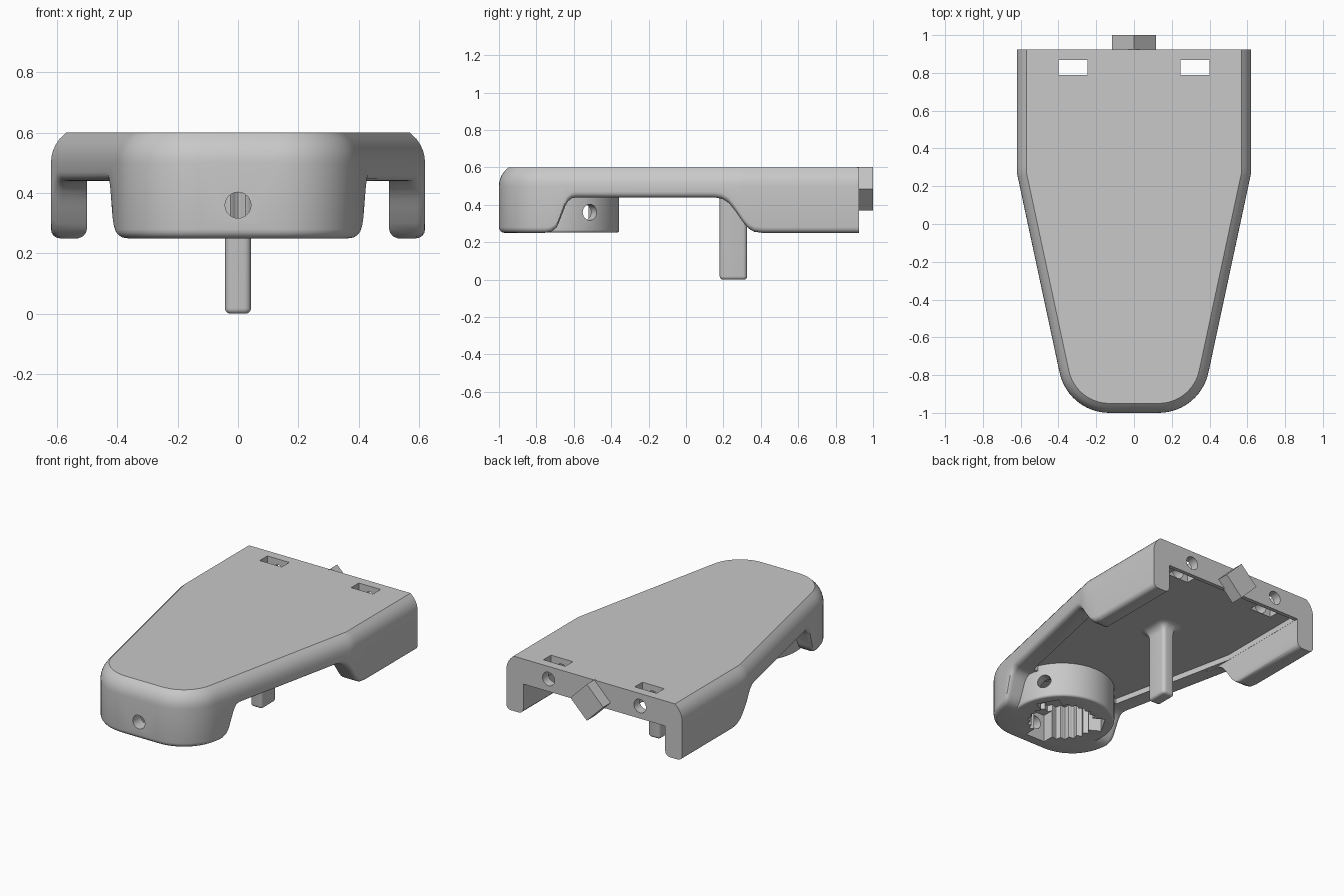
import bpy, bmesh, math
from mathutils import Vector, Matrix

if "Cube" in bpy.data.objects:
    bpy.data.objects.remove(bpy.data.objects["Cube"], do_unlink=True)

grey = bpy.data.materials.new("matte_grey")
grey.use_nodes = True
colour = (0.58, 0.58, 0.58, 1)
grey.diffuse_color = colour
next(n for n in grey.node_tree.nodes if n.type == 'BSDF_PRINCIPLED').inputs["Base Color"].default_value = colour

BACK = 0.925                 # rear face
UNDER, FOOT = 0.44, 0.25     # rim underside, lowest edge of the shell
CEILING = 0.475              # recessed underside of the plate
RING_Y = -0.67               # centre of the front socket


def arc(cx, cy, r, start, end, n):
    return [(cx + r * math.cos(math.radians(start + (end - start) * i / n)),
             cy + r * math.sin(math.radians(start + (end - start) * i / n))) for i in range(n + 1)]


def mirrored(right):
    return right + [(-x, y) for x, y in reversed(right)]


def inset(pts, d):
    """Offset a counter-clockwise outline inwards by d."""
    out = []
    for i, p in enumerate(pts):
        p = Vector(p)
        a = (p - Vector(pts[i - 1])).normalized()
        b = (Vector(pts[(i + 1) % len(pts)]) - p).normalized()
        na, nb = Vector((-a.y, a.x)), Vector((-b.y, b.x))
        out.append(p + (na + nb) * d / (1 + na.dot(nb)))
    return out


def loft(name, pts, levels, place=lambda u, v, w: (u, v, w), shell=False):
    """Stack insets of an outline; levels are (height, inset)."""
    bm = bmesh.new()
    rings = []
    for h, d in levels:
        ring = inset(pts, d)
        if shell:       # keep the rear face flat
            ring = [(q.x, BACK if p[1] > BACK - 0.01 else q.y) for p, q in zip(pts, ring)]
        rings.append([bm.verts.new(place(u, v, h)) for u, v in ring])
    n = len(pts)
    for lo, hi in zip(rings, rings[1:]):
        for i in range(n):
            j = (i + 1) % n
            bm.faces.new((lo[i], lo[j], hi[j], hi[i]))
    low = rings[0]
    if shell:           # curved underside in strips from side to side
        for i in range(n // 2 - 1):
            bm.faces.new((low[i], low[n - 1 - i], low[n - 2 - i], low[i + 1]))
    else:
        bm.faces.new(low[::-1])
    bm.faces.new(rings[-1])
    bmesh.ops.recalc_face_normals(bm, faces=bm.faces)
    mesh = bpy.data.meshes.new(name)
    bm.to_mesh(mesh)
    bm.free()
    obj = bpy.data.objects.new(name, mesh)
    bpy.context.collection.objects.link(obj)
    mesh.materials.append(grey)
    return obj


def rect(x0, x1, y0, y1):
    return [(x0, y0), (x1, y0), (x1, y1), (x0, y1)]


def combine(target, other, operation):
    """Apply a boolean and remove the helper."""
    other.hide_render = True
    mod = target.modifiers.new("boolean", 'BOOLEAN')
    mod.operation, mod.solver, mod.object = operation, 'EXACT', other
    bpy.context.view_layer.objects.active = target
    bpy.ops.object.modifier_apply(modifier=mod.name)
    bpy.data.objects.remove(other, do_unlink=True)


def smooth(obj):
    bpy.ops.object.select_all(action='DESELECT')
    obj.select_set(True)
    bpy.context.view_layer.objects.active = obj
    bpy.ops.object.shade_smooth_by_angle(angle=math.radians(30))


def fillet(z, r, n=4):
    """Levels of a rounded lower rim."""
    return [(z + r - r * math.cos(a), r - r * math.sin(a))
            for a in (math.pi / 2 * i / n for i in range(n + 1))]


# Height of the lower edge from nose block to rear side walls, as (y, z)
lower_edge = [(-0.75, FOOT), (-0.725, 0.254), (-0.7, 0.268), (-0.685, 0.29), (-0.65, 0.385),
              (-0.635, 0.415), (-0.615, 0.434), (-0.59, UNDER), (0.15, UNDER), (0.19, 0.435),
              (0.225, 0.415), (0.25, 0.385), (0.27, 0.358), (0.31, 0.3), (0.335, 0.273),
              (0.365, 0.256), (0.41, FOOT)]


def bottom(y):
    for (y0, z0), (y1, z1) in zip(lower_edge, lower_edge[1:]):
        if y0 <= y <= y1:
            return z0 + (z1 - z0) * (y - y0) / (y1 - y0)
    return FOOT


def half_width(y):
    return min(0.62, 0.394 + 0.226 * (y + 0.787) / 1.057)


# Tapered body with a rounded nose, softened top rim and rounded lower edge
nose = arc(0.13, -0.73, 0.27, -90, -12, 12)
sides = [(half_width(y), y) for y, z in lower_edge]
outline = mirrored(nose + sides + [(0.62, BACK)])
rim = [(0.5 + z, 0.125 - math.sqrt(0.125 ** 2 - z * z)) for z in (0, 0.02, 0.04, 0.06, 0.08, 0.1)]
body = loft("body", outline, fillet(0, 0.03) + rim,
            lambda u, v, w: (u, v, w + bottom(v) if w < 0.1 else w), shell=True)

# Channel between the side walls, open at the back
channel = mirrored([(0.54, 0.2), (0.53, FOOT), (0.515, 0.256), (0.504, 0.268), (0.5, 0.285), (0.5, UNDER)])
combine(body, loft("channel_cutter", channel, [(0.1, 0), (1.1, 0)], lambda u, v, w: (u, w, v)), 'DIFFERENCE')

# Shallow recess under the plate, leaving a rim
recess = inset(mirrored([(half_width(RING_Y), RING_Y), (0.62, 0.27), (0.62, 1.02)]), 0.121)
combine(body, loft("recess_cutter", recess, [(0.3, 0), (CEILING, 0)]), 'DIFFERENCE')

# Round socket under the nose
combine(body, loft("socket", arc(0, RING_Y, 0.313, 0, 355, 71),
                   fillet(FOOT + 0.001, 0.015) + [(0.52, 0)]), 'UNION')

# Ribbed bore
ribs, steps = 24, 192
bore = []
for i in range(steps):
    a = math.tau * i / steps
    r = 0.197 + 0.01 * math.cos(ribs * a)
    bore.append((r * math.cos(a), RING_Y + r * math.sin(a)))
combine(body, loft("bore_cutter", bore, [(0.1, 0), (CEILING - 0.005, 0)]), 'DIFFERENCE')

# Three screw holes with nut pockets opening into the socket
circle = arc(0, 0, 0.043, 0, 345, 23)
for angle in (30, 150, 270):
    turn = Matrix.Translation((0, RING_Y, 0)) @ Matrix.Rotation(math.radians(angle), 4, 'Z')
    pocket = loft("pocket_cutter", rect(0.15, 0.25, -0.07, 0.07), [(0.1, 0), (0.43, 0)])
    hole = loft("hole_cutter", circle, [(0.12, 0), (0.42, 0)], lambda u, v, w: (w, u, v + 0.36))
    for cutter in (pocket, hole):
        cutter.data.transform(turn)
        combine(body, cutter, 'DIFFERENCE')

# Rear nut slots and screw holes
for side in (-1, 1):
    x = side * 0.3225
    combine(body, loft("slot_cutter", rect(x - 0.077, x + 0.077, 0.79, 0.867), [(0.3, 0), (0.8, 0)]), 'DIFFERENCE')
    combine(body, loft("rear_hole_cutter", circle, [(0.68, 0), (1.1, 0)],
                       lambda u, v, w: (u + x, w, v + 0.52)), 'DIFFERENCE')
smooth(body)

# Hanging pin, flared where it meets the plate
x, y0, y1, r = 0.043, 0.18, 0.327, 0.022
pin_outline = (arc(x - r, y0 + r, r, -90, 0, 5) + arc(x - r, y1 - r, r, 0, 90, 5)
               + arc(r - x, y1 - r, r, 90, 180, 5) + arc(r - x, y0 + r, r, 180, 270, 5))
flare = [(CEILING - 0.05 * (1 - math.sin(a)), -0.05 * (1 - math.cos(a)))
         for a in (math.pi / 2 * i / 5 for i in range(6))]
smooth(loft("pin", pin_outline, fillet(0, 0.018) + flare + [(0.5, -0.05)]))

# Diamond key on the rear face
s, k = 0.082, math.sqrt(0.5)
loft("rear_key", rect(-s, s, -s, s), [(BACK - 0.01, 0), (1.0, 0)],
     lambda u, v, w: ((u - v) * k, w, (u + v) * k + 0.485))
